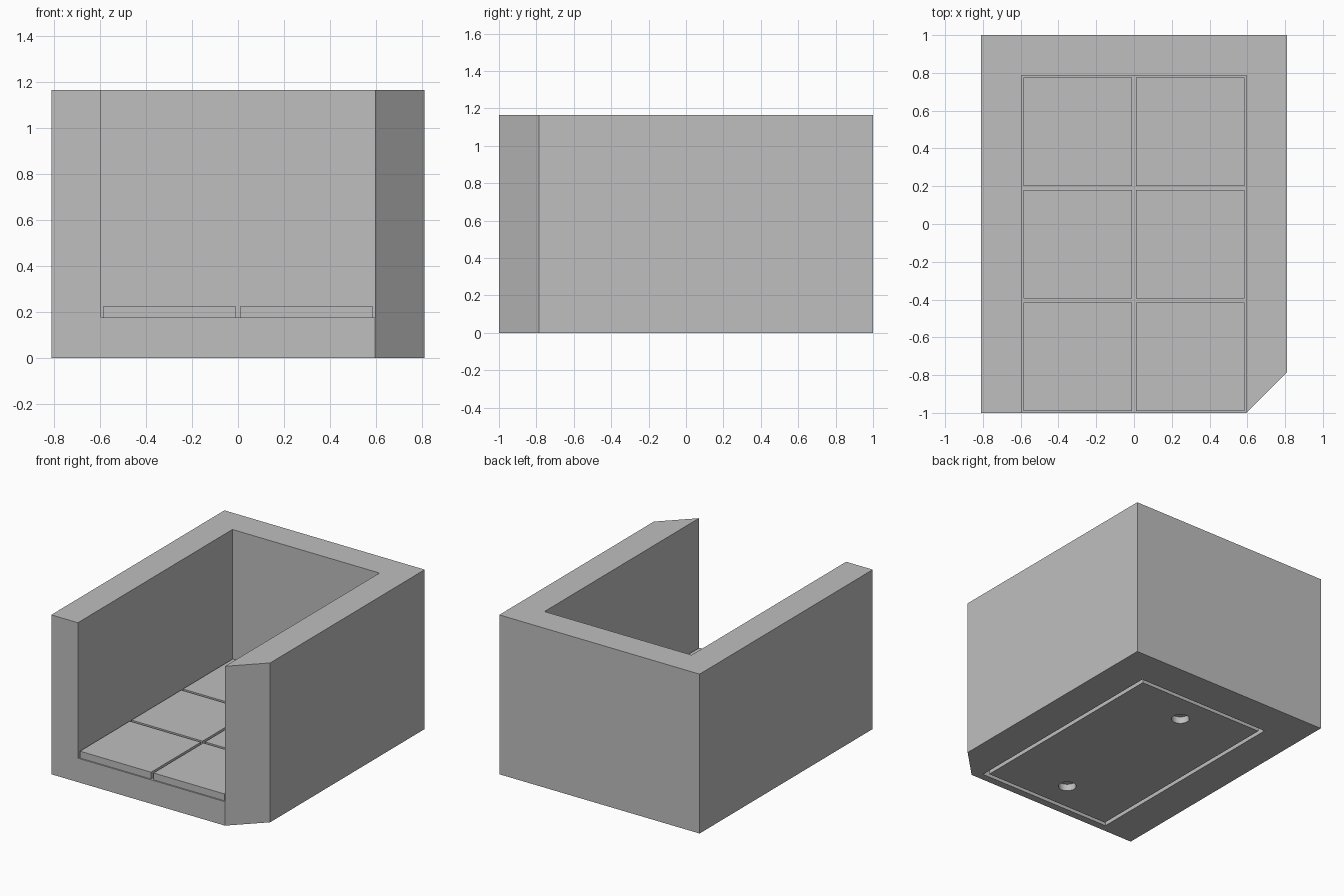
import bpy
import bmesh
from mathutils import Matrix

default = bpy.data.objects.get("Cube")
if default:
    bpy.data.objects.remove(default, do_unlink=True)

HEIGHT, FLOOR = 1.165, 0.175
HALF_W, INNER, BACK = 0.81, 0.595, 0.785
CELL, GAP, TILE_H = 0.595, 0.01, 0.05

grey = bpy.data.materials.new("plain_grey")
grey.use_nodes = True
grey.diffuse_color = (0.52, 0.52, 0.52, 1)
grey.node_tree.nodes["Principled BSDF"].inputs["Base Color"].default_value = (0.52, 0.52, 0.52, 1)


def add_object(name, bm):
    bmesh.ops.recalc_face_normals(bm, faces=bm.faces)
    mesh = bpy.data.meshes.new(name)
    bm.to_mesh(mesh)
    bm.free()
    mesh.materials.append(grey)
    obj = bpy.data.objects.new(name, mesh)
    bpy.context.collection.objects.link(obj)
    return obj


def cut(target, cutter):
    cutter.hide_render = True
    mod = target.modifiers.new("cut", "BOOLEAN")
    mod.operation, mod.solver, mod.object = "DIFFERENCE", "EXACT", cutter
    bpy.context.view_layer.objects.active = target
    bpy.ops.object.modifier_apply(modifier=mod.name)
    bpy.data.objects.remove(cutter, do_unlink=True)


# Shell: U-shaped walls around a floor, open front, one bevelled front corner
plan = [(-HALF_W, -1), (-INNER, -1), (-INNER, BACK), (INNER, BACK),
        (INNER, -1), (HALF_W, -BACK), (HALF_W, 1), (-HALF_W, 1)]
bm = bmesh.new()
low = {i: bm.verts.new((*plan[i], 0)) for i in (0, 1, 4, 5, 6, 7)}
mid = {i: bm.verts.new((*plan[i], FLOOR)) for i in (1, 2, 3, 4)}
top = [bm.verts.new((*p, HEIGHT)) for p in plan]
bm.faces.new(list(low.values())[::-1])
bm.faces.new(list(mid.values())[::-1])
bm.faces.new(top)
bm.faces.new((low[1], low[4], mid[4], mid[1]))
bm.faces.new((low[0], low[1], mid[1], top[1], top[0]))
bm.faces.new((low[4], low[5], top[5], top[4], mid[4]))
for a, b in ((5, 6), (6, 7), (7, 0)):
    bm.faces.new((low[a], low[b], top[b], top[a]))
for a, b in ((1, 2), (2, 3), (3, 4)):
    bm.faces.new((mid[a], mid[b], top[b], top[a]))
shell = add_object("wall_shell", bm)

# Rectangular groove in the underside
bm = bmesh.new()
DEPTH = 0.05
rings = []
for inset, z in ((0.055, -DEPTH), (0.055, DEPTH), (0.085, DEPTH), (0.085, -DEPTH)):
    x, y0, y1 = INNER - inset, -1 + inset, BACK - inset
    rings.append([bm.verts.new((px, py, z)) for px, py in ((-x, y0), (x, y0), (x, y1), (-x, y1))])
for r in range(4):
    for k in range(4):
        n, s = (k + 1) % 4, rings[(r + 1) % 4]
        bm.faces.new((rings[r][k], rings[r][n], s[n], s[k]))
cut(shell, add_object("groove_cutter", bm))

# Two round sockets in the underside, on the centre line
for row in (0, 2):
    bm = bmesh.new()
    bmesh.ops.create_cone(bm, cap_ends=True, segments=32, radius1=0.06, radius2=0.06, depth=2 * DEPTH,
                          matrix=Matrix.Translation((0, -1 + (row + 0.5) * CELL, 0)))
    cut(shell, add_object("socket_cutter", bm))

# Floor tiles, two across and three deep
for row in range(3):
    for col in range(2):
        bm = bmesh.new()
        size = CELL - 2 * GAP
        centre = ((col - 0.5) * CELL, -1 + (row + 0.5) * CELL, FLOOR + TILE_H / 2)
        bmesh.ops.create_cube(bm, size=1, matrix=Matrix.Translation(centre) @ Matrix.Diagonal((size, size, TILE_H, 1)))
        add_object(f"floor_tile_{row}_{col}", bm)
